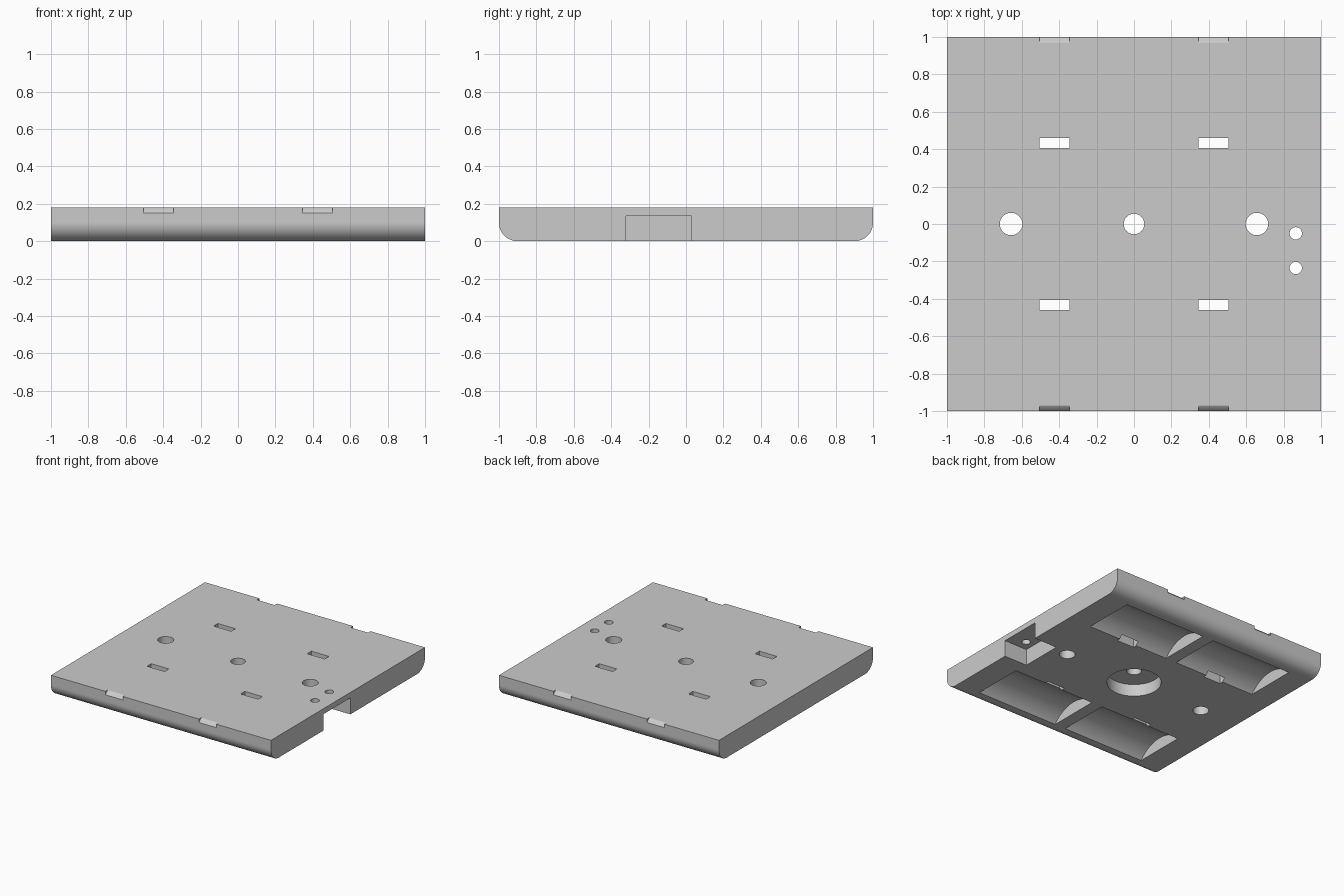
import bpy, bmesh
from math import sin, cos, pi, radians, asin
from mathutils import Vector

if "Cube" in bpy.data.objects:
    bpy.data.objects.remove(bpy.data.objects["Cube"], do_unlink=True)

HEIGHT = 0.18
UNDER, OVER = -0.1, 0.3        # extents of cutters that go right through

grey = bpy.data.materials.new("plain grey")
grey.use_nodes = True
grey.diffuse_color = (0.6, 0.6, 0.6, 1)
grey.node_tree.nodes["Principled BSDF"].inputs["Base Color"].default_value = (0.6, 0.6, 0.6, 1)


def make_object(name, bm):
    bmesh.ops.recalc_face_normals(bm, faces=bm.faces)
    mesh = bpy.data.meshes.new(name)
    bm.to_mesh(mesh)
    bm.free()
    mesh.materials.append(grey)
    obj = bpy.data.objects.new(name, mesh)
    bpy.context.collection.objects.link(obj)
    return obj


def extrude_x(name, profile, x0, x1):
    """Extrude a (y, z) profile along x."""
    bm = bmesh.new()
    face = bm.faces.new([bm.verts.new((x0, y, z)) for y, z in profile])
    out = bmesh.ops.extrude_face_region(bm, geom=[face])
    verts = [g for g in out["geom"] if isinstance(g, bmesh.types.BMVert)]
    bmesh.ops.translate(bm, verts=verts, vec=Vector((x1 - x0, 0, 0)))
    return make_object(name, bm)


def box(name, x0, x1, y0, y1, z0, z1):
    return extrude_x(name, [(y0, z0), (y1, z0), (y1, z1), (y0, z1)], x0, x1)


def cylinder(name, x, y, radius, z0, z1, sides=48):
    bm = bmesh.new()
    bmesh.ops.create_cone(bm, cap_ends=True, segments=sides,
                          radius1=radius, radius2=radius, depth=z1 - z0)
    bmesh.ops.translate(bm, verts=bm.verts, vec=Vector((x, y, (z0 + z1) / 2)))
    return make_object(name, bm)


def arc(cy, cz, radius, start, end, steps):
    angles = [start + (end - start) * i / steps for i in range(steps + 1)]
    return [(cy + radius * cos(a), cz + radius * sin(a)) for a in angles]


# Plate with rounded lower front and back edges
R = 0.1
profile = [(1, HEIGHT), (-1, HEIGHT)]
profile += arc(-1 + R, R, R, pi, 1.5 * pi, 16)
profile += arc(1 - R, R, R, 1.5 * pi, 2 * pi, 16)
plate = extrude_x("base_plate", profile, -1, 1)


def cut(cutter):
    cutter.hide_render = True
    mod = plate.modifiers.new("cut", "BOOLEAN")
    mod.operation = "DIFFERENCE"
    mod.solver = "EXACT"
    mod.object = cutter
    bpy.context.view_layer.objects.active = plate
    bpy.ops.object.modifier_apply(modifier=mod.name)
    bpy.data.objects.remove(cutter, do_unlink=True)


# Four curved pockets underneath, each with a strap slot and an edge groove
half_width, depth = 0.215, 0.1
pocket_r = (half_width ** 2 + depth ** 2) / (2 * depth)
spread = asin(half_width / pocket_r)
for sx in (-1, 1):
    for sy in (-1, 1):
        lens = arc(0.65, depth - pocket_r, pocket_r, pi / 2 - spread, pi / 2 + spread, 32)
        lens = [(0.65 + half_width, UNDER)] + lens + [(0.65 - half_width, UNDER)]
        xs = sorted((sx * 0.05, sx * 0.795))
        cut(extrude_x("pocket_cutter", [(sy * y, z) for y, z in lens], *xs))

        xs = sorted((sx * 0.345, sx * 0.505))
        ys = sorted((sy * 0.405, sy * 0.46))
        cut(box("slot_cutter", *xs, *ys, UNDER, OVER))

        groove = [(0.96, 0.184), (0.975, 0.176), (0.99, 0.164), (1.005, 0.145),
                  (1.1, 0.145), (1.1, OVER), (0.96, OVER)]
        cut(extrude_x("groove_cutter", [(sy * y, z) for y, z in groove], *xs))

# Side notch with two small holes above it
cut(box("notch_cutter", 0.79, 1.1, -0.32, 0.03, UNDER, 0.135))
for y in (-0.05, -0.235):
    cut(cylinder("small_hole_cutter", 0.865, y, 0.033, UNDER, OVER, 32))

# Mounting holes and central counterbore
for x in (-0.657, 0.657):
    cut(cylinder("mounting_hole_cutter", x, 0, 0.06, UNDER, OVER))
cut(cylinder("counterbore_cutter", 0, 0, 0.204, UNDER, 0.1, 64))
cut(cylinder("centre_hole_cutter", 0, 0, 0.055, UNDER, OVER))

# Smooth curved faces, keep crisp edges and flat planes
for o in bpy.context.selected_objects:
    o.select_set(False)
plate.select_set(True)
bpy.context.view_layer.objects.active = plate
bpy.ops.object.shade_smooth_by_angle(angle=radians(30))
weighted = plate.modifiers.new("weighted_normals", "WEIGHTED_NORMAL")
weighted.keep_sharp = True
